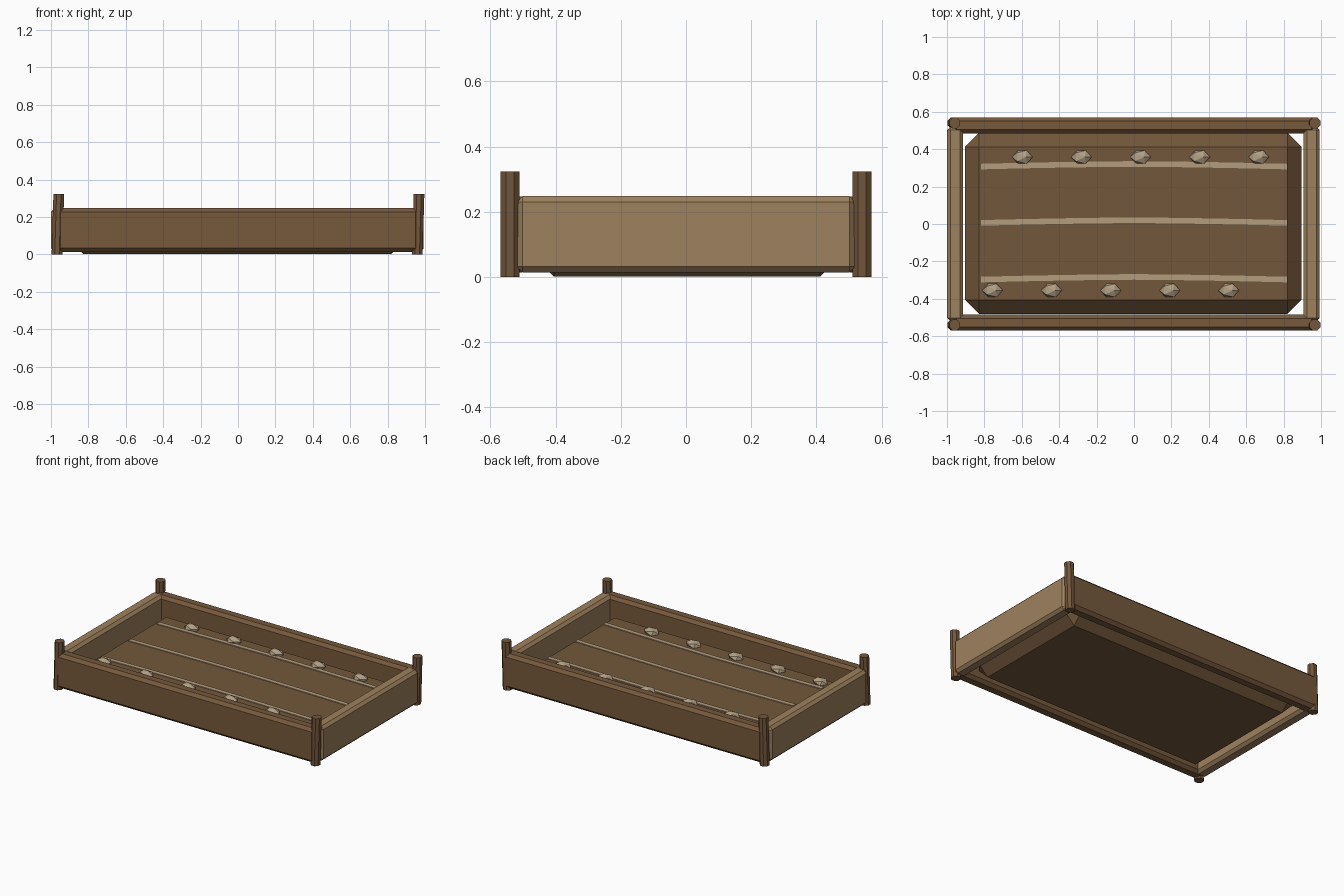
import bpy, bmesh, math
from mathutils import Matrix, Vector

cube = bpy.data.objects.get("Cube")
if cube:
    bpy.data.objects.remove(cube, do_unlink=True)


def material(name, r, g, b):
    """Flat material from an 8-bit display colour, stored as linear."""
    rgb = [((c / 255 + 0.055) / 1.055) ** 2.4 for c in (r, g, b)]
    m = bpy.data.materials.new(name)
    m.use_nodes = True
    m.diffuse_color = (*rgb, 1)
    m.node_tree.nodes["Principled BSDF"].inputs["Base Color"].default_value = (*rgb, 1)
    return m


long_wood = material("brown wood", 118, 89, 60)
short_wood = material("light wood", 158, 129, 93)
post_wood = material("post wood", 116, 87, 60)
soil_brown = material("soil brown", 115, 87, 59)
straw = material("pale straw", 178, 157, 125)
stone = material("pale stone", 178, 161, 133)


def add_object(name, bm, mat):
    bmesh.ops.recalc_face_normals(bm, faces=bm.faces)
    me = bpy.data.meshes.new(name)
    bm.to_mesh(me)
    bm.free()
    me.materials.append(mat)
    ob = bpy.data.objects.new(name, me)
    bpy.context.collection.objects.link(ob)
    return ob


def bevelled_box(name, centre, size, bevel, mat):
    bm = bmesh.new()
    bmesh.ops.create_cube(bm, size=1)
    bmesh.ops.scale(bm, vec=size, verts=bm.verts)
    bmesh.ops.translate(bm, vec=centre, verts=bm.verts)
    bmesh.ops.bevel(bm, geom=bm.edges[:], offset=bevel, segments=1,
                    affect='EDGES', clamp_overlap=True)
    return add_object(name, bm, mat)


# Plank frame
for side, label in ((-1, "front"), (1, "back")):
    bevelled_box(label + "_plank", (0, side * 0.527, 0.13),
                 (1.94, 0.086, 0.234), 0.02, long_wood)
for side, label in ((-1, "right"), (1, "left")):
    bevelled_box(label + "_plank", (side * 0.953 - 0.003, 0, 0.131),
                 (0.086, 1.04, 0.234), 0.018, short_wood)

# Slightly leaning corner posts
for sx in (-1, 1):
    for sy in (-1, 1):
        bm = bmesh.new()
        bmesh.ops.create_cone(bm, cap_ends=True, segments=8, radius1=0.031,
                              radius2=0.031, depth=0.324)
        bmesh.ops.rotate(bm, verts=bm.verts, matrix=Matrix.Rotation(math.pi / 8, 3, 'Z'))
        for v in bm.verts:
            v.co += Vector((sx * 0.963 + 0.03 * v.co.z, sy * 0.54, 0.162))
        add_object(("front" if sy < 0 else "back") +
                   ("_right_post" if sx < 0 else "_left_post"), bm, post_wood)

# Soil slab with wide chamfers
SOIL_TOP = 0.155
bevelled_box("soil", (-0.004, 0.003, SOIL_TOP / 2 + 0.001),
             (1.8, 0.97, SOIL_TOP), 0.0765, soil_brown)

# Gently arched straw rows
for i, y in enumerate((-0.297, 0.006, 0.307)):
    bm = bmesh.new()
    pairs = []
    for k in range(9):
        t = k / 4 - 1
        yc = y + 0.014 * (1 - abs(t) ** 1.5)
        pairs.append([bm.verts.new((0.817 * t, yc + d, SOIL_TOP + z))
                      for d, z in ((-0.015, 0), (-0.015, 0.006), (0.015, 0.006), (0.015, 0))])
    for a, b in zip(pairs, pairs[1:]):
        for j in range(4):
            n = (j + 1) % 4
            bm.faces.new((a[j], a[n], b[n], b[j]))
    bm.faces.new(pairs[0])
    bm.faces.new(pairs[-1])
    add_object(f"straw_row_{i + 1}", bm, straw)

# Two rows of low faceted stones
for label, start, y in (("front", -0.757, -0.355), ("back", -0.597, 0.358)):
    for i in range(5):
        bm = bmesh.new()
        bmesh.ops.create_icosphere(bm, subdivisions=1, radius=1)
        bmesh.ops.rotate(bm, verts=bm.verts, matrix=Matrix.Rotation(0.35, 3, 'Y'))
        bmesh.ops.scale(bm, vec=(0.056, 0.042, 0.028), verts=bm.verts)
        bmesh.ops.translate(bm, vec=(start + 0.316 * i, y, 0.164), verts=bm.verts)
        add_object(f"{label}_stone_{i + 1}", bm, stone)
